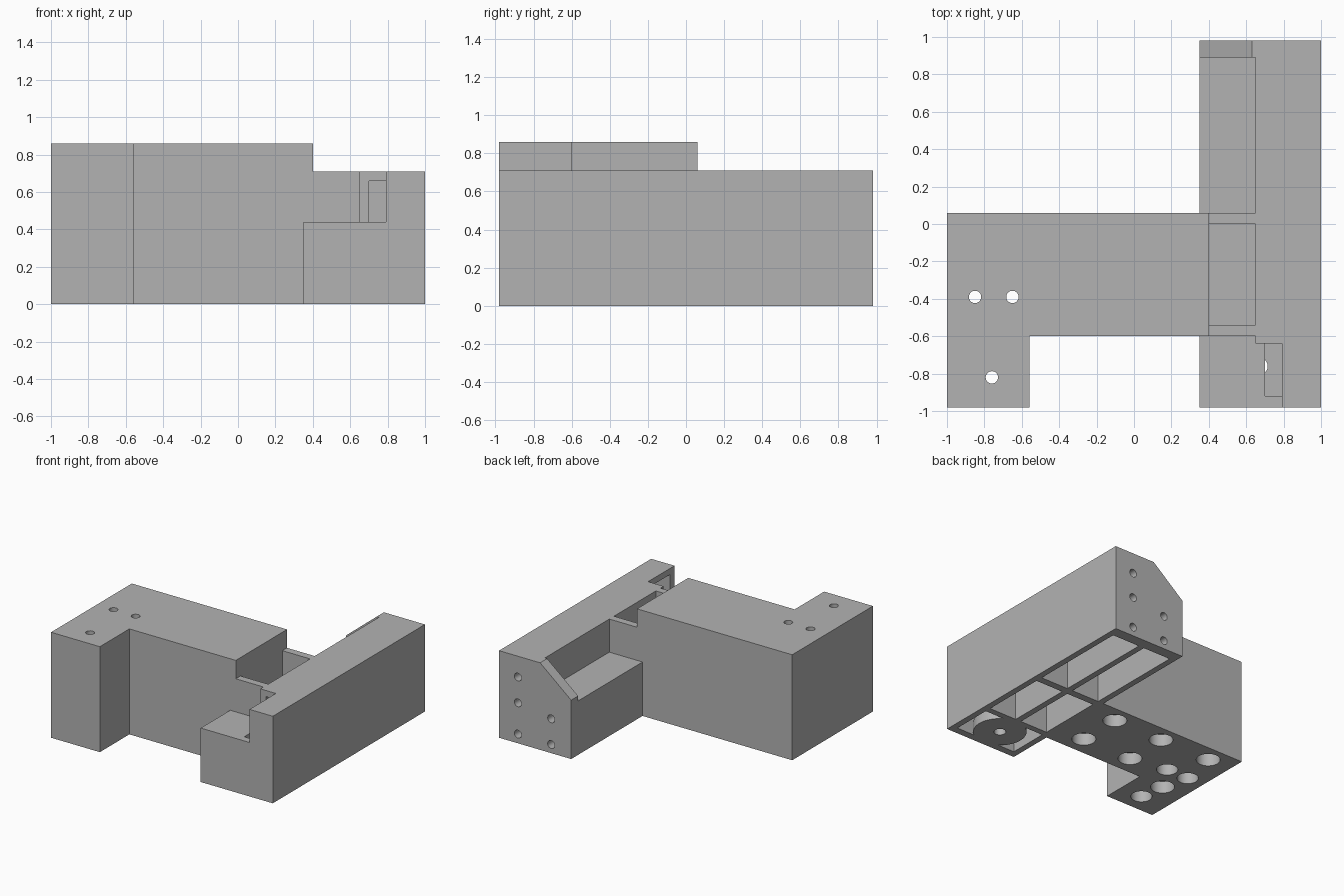
import bpy
import bmesh
import math
from mathutils import Matrix, Vector

old = bpy.data.objects.get("Cube")
if old:
    bpy.data.objects.remove(old, do_unlink=True)

grey = bpy.data.materials.new("plain_grey")
grey.use_nodes = True
COLOUR = (0.45, 0.45, 0.45, 1)
grey.diffuse_color = COLOUR
grey.node_tree.nodes["Principled BSDF"].inputs["Base Color"].default_value = COLOUR


def make(name, bm):
    bmesh.ops.recalc_face_normals(bm, faces=bm.faces)
    mesh = bpy.data.meshes.new(name)
    bm.to_mesh(mesh)
    bm.free()
    mesh.materials.append(grey)
    obj = bpy.data.objects.new(name, mesh)
    bpy.context.collection.objects.link(obj)
    return obj


def box(name, x, y, z):
    bm = bmesh.new()
    bmesh.ops.create_cube(bm, size=1)
    for v in bm.verts:
        v.co = Vector([(r[0] + r[1]) / 2 + c * (r[1] - r[0]) for c, r in zip(v.co, (x, y, z))])
    return make(name, bm)


def cylinder(name, centre, radius, depth, along_y=False):
    bm = bmesh.new()
    bmesh.ops.create_cone(bm, cap_ends=True, segments=32, radius1=radius, radius2=radius, depth=depth)
    turn = Matrix.Rotation(math.pi / 2, 4, "X") if along_y else Matrix()
    bm.transform(Matrix.Translation(centre) @ turn)
    return make(name, bm)


def combine(target, tool, operation="DIFFERENCE"):
    mod = target.modifiers.new("combine", "BOOLEAN")
    mod.operation = operation
    mod.solver = "EXACT"
    mod.object = tool
    bpy.context.view_layer.objects.active = target
    bpy.ops.object.modifier_apply(modifier=mod.name)
    bpy.data.objects.remove(tool, do_unlink=True)


# Solid masses: long rail, tall block and its front leg
body = box("bracket_body", (0.35, 1), (-0.98, 0.98), (0, 0.71))
combine(body, box("tall_block", (-1, 0.4), (-0.6, 0.06), (0, 0.86)), "UNION")
combine(body, box("front_leg", (-1, -0.56), (-0.98, -0.5), (0, 0.86)), "UNION")

# Ledges and pocket cut from above
LEDGE, ABOVE = 0.44, 0.8
for x, y in (((0.2, 0.79), (-1.1, -0.64)),
             ((0.2, 0.65), (-0.7, -0.6)),
             ((0.2, 0.65), (0.06, 0.89)),
             ((0.4, 0.65), (-0.54, 0))):
    combine(body, box("ledge_cut", x, y, (LEDGE, ABOVE)))

# Sloped corner of the back end wall
bm = bmesh.new()
slope = [bm.verts.new((x, 0.87, z)) for x, z in ((0.25, 0.398), (0.691, 0.76), (0.25, 0.76))]
face = bm.faces.new(slope)
ext = bmesh.ops.extrude_face_region(bm, geom=[face])
bmesh.ops.translate(bm, vec=(0, 0.2, 0), verts=[g for g in ext["geom"] if isinstance(g, bmesh.types.BMVert)])
combine(body, make("slope_cut", bm))

# Hollow cells under the rail, low on one side and tall on the other
for y in ((-0.92, -0.59), (-0.54, 0), (0.06, 0.89)):
    for x, top in (((0.4, 0.65), 0.39), ((0.7, 0.95), 0.66)):
        combine(body, box("cell_cut", x, y, (-0.1, top)))

# Round pivot plate in the front cells
combine(body, cylinder("pivot_plate", (0.67, -0.76, 0.04), 0.2, 0.08), "UNION")
combine(body, cylinder("pivot_hole", (0.67, -0.76, 0), 0.045, 0.2))

# Blind sockets under the block
for x, y in ((0.12, -0.08), (0.12, -0.44), (-0.33, -0.08), (-0.33, -0.44), (-0.79, -0.08), (-0.79, -0.61)):
    combine(body, cylinder("socket_cut", (x, y, 0), 0.09, 0.2))

# Counterbored through holes
for x, y in ((-0.85, -0.39), (-0.65, -0.39), (-0.76, -0.82)):
    combine(body, cylinder("counterbore_cut", (x, y, 0), 0.08, 0.24))
    combine(body, cylinder("through_cut", (x, y, 0.4), 0.033, 1.4))

# Small holes in the back end wall
for x, z in ((0.83, 0.075), (0.83, 0.33), (0.83, 0.54), (0.53, 0.07), (0.53, 0.28)):
    combine(body, cylinder("end_hole", (x, 0.95, z), 0.032, 0.18, True))

bpy.ops.object.select_all(action="DESELECT")
body.select_set(True)
bpy.context.view_layer.objects.active = body
bpy.ops.object.shade_smooth_by_angle(angle=math.radians(30))
